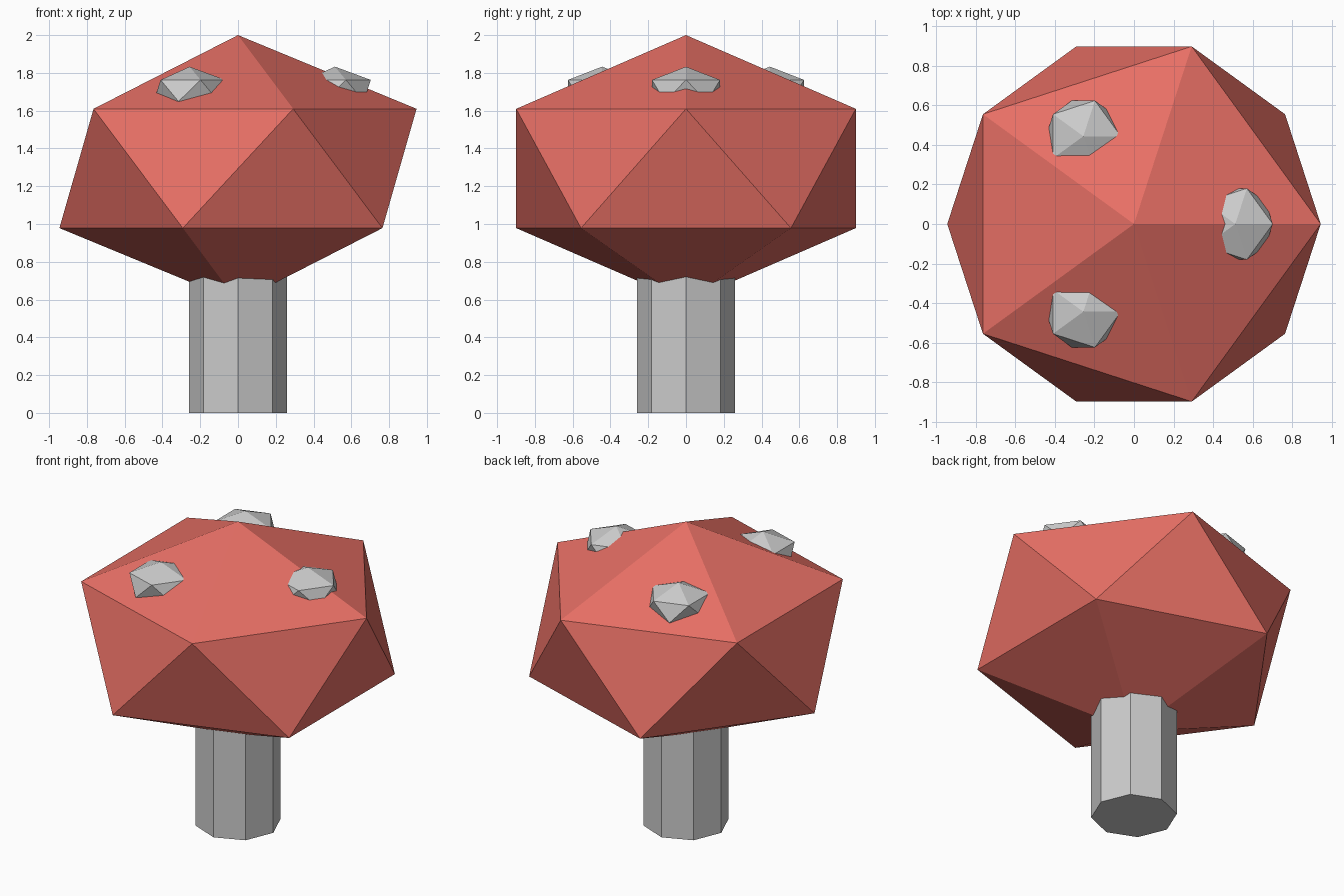
import bpy
from math import cos, sin, radians

if "Cube" in bpy.data.objects:
    bpy.data.objects.remove(bpy.data.objects["Cube"])


def ico(name, loc, radius, height):
    """Flattened low-poly icosahedron: horizontal radius and half height."""
    bpy.ops.mesh.primitive_ico_sphere_add(subdivisions=1, radius=1, location=loc)
    ob = bpy.context.object
    ob.name = name
    ob.scale = (radius, radius, height)
    bpy.ops.object.transform_apply(location=False, rotation=False, scale=True)
    return ob


# Octagonal stem, running up into the cap
stem_height = 0.94
bpy.ops.mesh.primitive_cylinder_add(vertices=8, radius=0.259, depth=stem_height,
                                    location=(0, 0, stem_height / 2))
bpy.context.object.name = "stem"

# Red faceted cap
red = bpy.data.materials.new("cap_red")
red.diffuse_color = (0.8, 0.16, 0.13, 1)
red.use_nodes = True
red.node_tree.nodes["Principled BSDF"].inputs["Base Color"].default_value = red.diffuse_color
cap = ico("cap", (0, 0, 1.294), 1.057, 0.706)
cap.data.materials.append(red)

# Three spots half sunk into the cap
for i in range(3):
    a = radians(120 * i)
    ico(f"spot_{i + 1}", (0.513 * cos(a), 0.513 * sin(a), 1.706), 0.212, 0.127)
